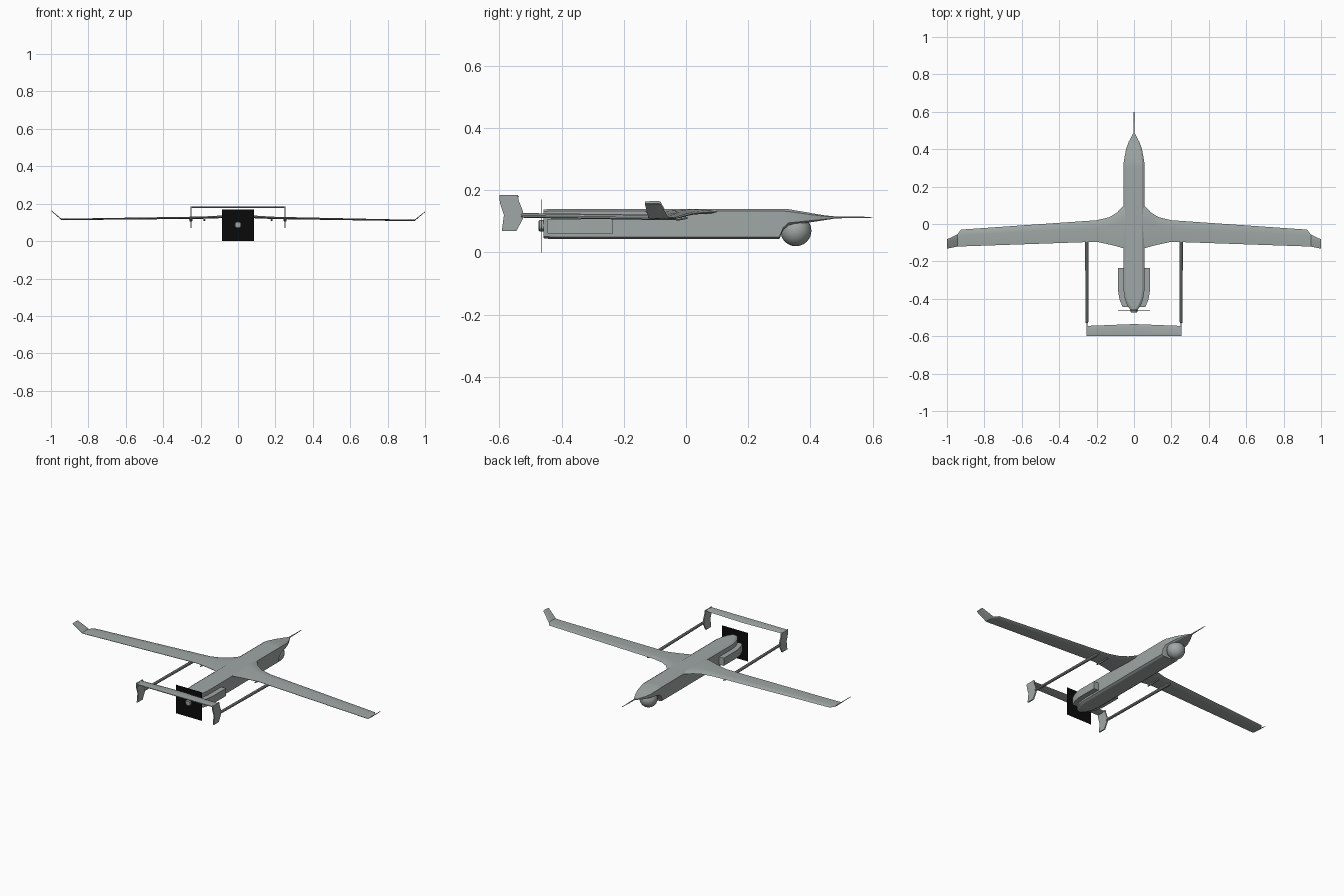
import bpy, bmesh, math
from mathutils import Vector

if "Cube" in bpy.data.objects:
    bpy.data.objects.remove(bpy.data.objects["Cube"])


def material(name, rgb):
    m = bpy.data.materials.new(name)
    m.diffuse_color = (*rgb, 1)
    m.use_nodes = True
    m.node_tree.nodes["Principled BSDF"].inputs["Base Color"].default_value = m.diffuse_color
    return m


GREY = material("matt grey", (0.35, 0.39, 0.38))
BLACK = material("black", (0.003, 0.003, 0.003))


def finish(name, bm, mat=GREY, angle=30):
    bmesh.ops.recalc_face_normals(bm, faces=bm.faces)
    me = bpy.data.meshes.new(name)
    bm.to_mesh(me)
    bm.free()
    ob = bpy.data.objects.new(name, me)
    bpy.context.collection.objects.link(ob)
    me.materials.append(mat)
    bpy.ops.object.select_all(action='DESELECT')
    ob.select_set(True)
    bpy.context.view_layer.objects.active = ob
    bpy.ops.object.shade_smooth_by_angle(angle=math.radians(angle))
    return ob


def loft(name, rings, mat=GREY):
    """Skin closed rings of equal size and cap both ends."""
    bm = bmesh.new()
    rows = [[bm.verts.new(p) for p in r] for r in rings]
    n = len(rows[0])
    for a, b in zip(rows, rows[1:]):
        for i in range(n):
            j = (i + 1) % n
            bm.faces.new((a[i], a[j], b[j], b[i]))
    bm.faces.new(rows[0])
    bm.faces.new(rows[-1])
    return finish(name, bm, mat)


def tube(name, stations, x, sides=10):
    """Round body along y: stations are (y, z, radius)."""
    return loft(name, [[(x + r * math.cos(2 * math.pi * k / sides), y,
                         z + r * math.sin(2 * math.pi * k / sides))
                        for k in range(sides)] for y, z, r in stations])


# Fuselage: chamfered box sections (y, half width, bottom, top)
def hull_ring(y, w, b, t):
    c = min(0.012, w * 0.5, (t - b) * 0.3)
    d = c * 0.6
    return [(w, y, b + d), (w, y, t - d), (w - c, y, t), (c - w, y, t),
            (-w, y, t - d), (-w, y, b + d), (c - w, y, b), (w - c, y, b)]


loft("fuselage", [hull_ring(*s) for s in (
    (-0.458, 0.020, 0.046, 0.138), (-0.435, 0.036, 0.043, 0.140),
    (-0.40, 0.049, 0.043, 0.140), (-0.36, 0.055, 0.043, 0.140),
    (0.30, 0.055, 0.043, 0.140), (0.312, 0.055, 0.072, 0.140),
    (0.33, 0.055, 0.088, 0.139), (0.40, 0.043, 0.097, 0.127),
    (0.44, 0.028, 0.103, 0.120), (0.485, 0.005, 0.110, 0.115))])

# Nose probe and camera ball
tube("nose_probe", [(0.47, 0.113, 0.004), (0.53, 0.113, 0.003), (0.60, 0.113, 0.0015)], 0, 6)
bm = bmesh.new()
bmesh.ops.create_uvsphere(bm, u_segments=20, v_segments=12, radius=0.05)
bmesh.ops.translate(bm, verts=bm.verts, vec=Vector((0, 0.353, 0.070)))
finish("camera_ball", bm)

# Wing with raised tips: (x, leading y, trailing y, z, thickness)
half = [(0.055, 0.10, -0.130, 0.131, 0.014), (0.09, 0.062, -0.120, 0.129, 0.013),
        (0.13, 0.037, -0.110, 0.127, 0.012), (0.20, 0.020, -0.095, 0.124, 0.011),
        (0.925, -0.030, -0.120, 0.113, 0.007), (0.945, -0.056, -0.121, 0.114, 0.006),
        (1.0, -0.082, -0.132, 0.160, 0.004)]


def wing_ring(x, le, te, z, t):
    z -= 0.003 * x
    c = le - te
    return [(x, le, z), (x, le - 0.08 * c, z + 0.4 * t), (x, le - 0.35 * c, z + 0.6 * t),
            (x, te, z + 0.001), (x, te, z - 0.001),
            (x, le - 0.35 * c, z - 0.5 * t), (x, le - 0.08 * c, z - 0.4 * t)]


loft("wing", [wing_ring(-s[0], *s[1:]) for s in reversed(half)] + [wing_ring(*s) for s in half])

# Paired parts: booms, fairings, fins and engine cowls
FIN = [(-0.60, 0.185), (-0.54, 0.185), (-0.538, 0.168), (-0.524, 0.133), (-0.524, 0.108),
       (-0.545, 0.069), (-0.592, 0.069), (-0.585, 0.12), (-0.598, 0.16)]
COWL = [(0.045, -0.235), (0.085, -0.235), (0.085, -0.36), (0.077, -0.405),
        (0.060, -0.445), (0.030, -0.445)]
for s, side in ((-1, "left"), (1, "right")):
    tube(side + "_tail_boom", [(-0.53, 0.119, 0.006), (-0.52, 0.119, 0.008),
                               (-0.10, 0.113, 0.009), (-0.02, 0.111, 0.008),
                               (0.005, 0.111, 0.003)], s * 0.252)
    tube(side + "_wing_fairing", [(-0.10, 0.114, 0.003), (-0.07, 0.113, 0.006),
                                  (-0.01, 0.115, 0.004)], s * 0.18, 6)
    loft(side + "_fin", [[(s * x, y, z) for y, z in FIN] for x in (0.248, 0.255)])
    loft(side + "_engine_cowl", [[(s * x, y, z) for x, y in COWL] for z in (0.061, 0.107)])

# Tailplane bridging the fins
loft("tailplane", [[(x, -0.60, 0.178), (x, -0.60, 0.182), (x, f - 0.015, 0.185),
                    (x, f, 0.180), (x, f - 0.015, 0.176)]
                   for x, f in ((-0.255, -0.545), (0, -0.535), (0.255, -0.545))])

# Propeller disc plate and hub
loft("propeller_plate", [[(-0.085, y, 0), (0.085, y, 0), (0.085, y, 0.17), (-0.085, y, 0.17)]
                         for y in (-0.464, -0.463)], BLACK)
tube("propeller_hub", [(-0.474, 0.086, 0.014), (-0.470, 0.086, 0.018), (-0.45, 0.086, 0.018)], 0, 12)
